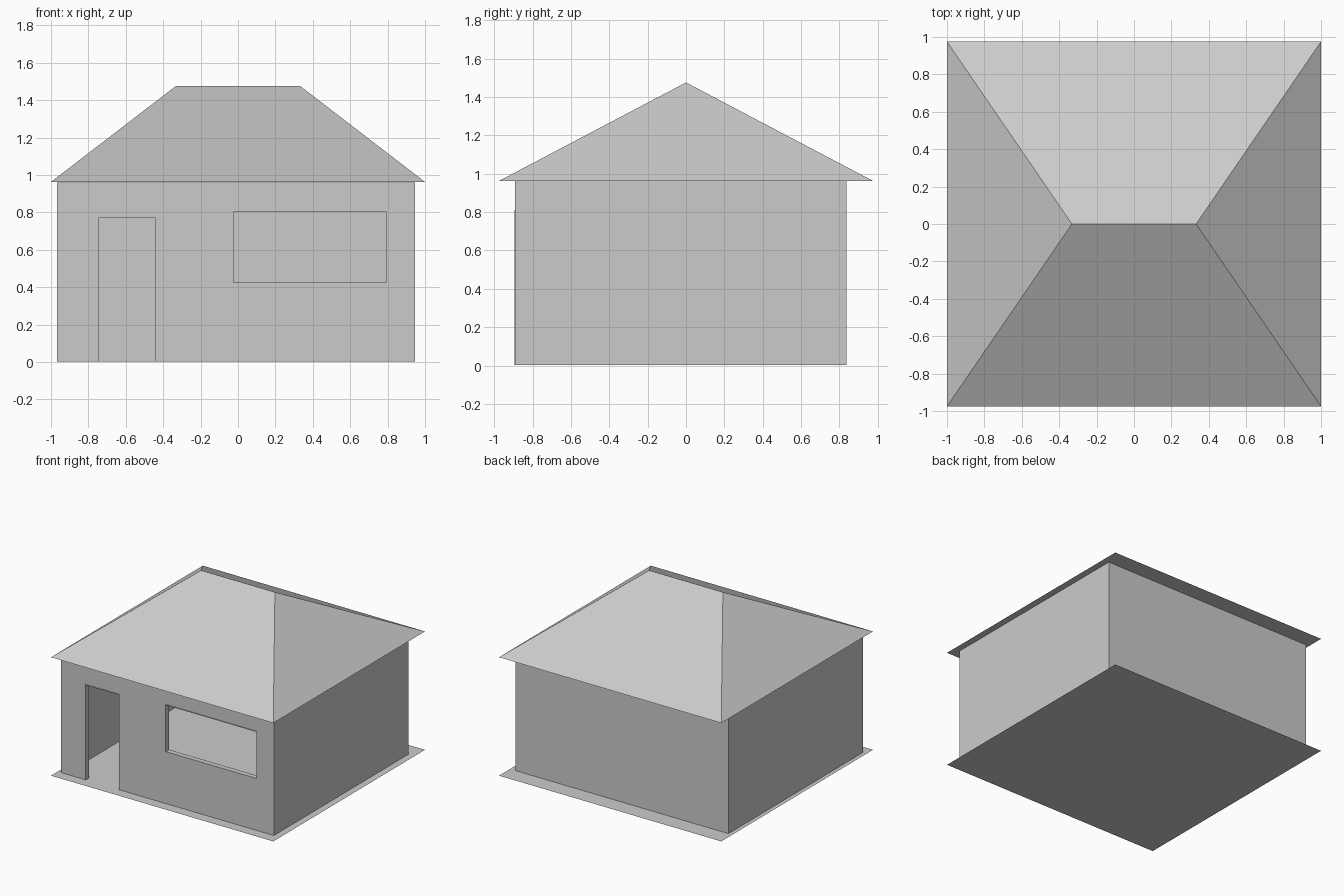
import bpy
import bmesh

cube = bpy.data.objects.get("Cube")
if cube:
    bpy.data.objects.remove(cube, do_unlink=True)

grey = bpy.data.materials.new("plain grey")
grey.use_nodes = True
colour = (0.6, 0.6, 0.6, 1)
grey.diffuse_color = colour
grey.node_tree.nodes["Principled BSDF"].inputs["Base Color"].default_value = colour

EAVE, RIDGE = 0.963, 1.476
HALF_X, HALF_Y = 1.0, 0.975
LEFT, RIGHT, FRONT, BACK = -0.968, 0.947, -0.892, 0.837
THICK = 0.04
DOOR = (-0.75, -0.437, 0.002, 0.78)
WINDOW = (-0.03, 0.797, 0.42, 0.81)


def mesh_object(name, verts, faces):
    mesh = bpy.data.meshes.new(name)
    mesh.from_pydata(verts, [], faces)
    bm = bmesh.new()
    bm.from_mesh(mesh)
    bmesh.ops.recalc_face_normals(bm, faces=bm.faces)
    bm.to_mesh(mesh)
    bm.free()
    mesh.materials.append(grey)
    obj = bpy.data.objects.new(name, mesh)
    bpy.context.collection.objects.link(obj)
    return obj


def box(name, x0, x1, y0, y1, z0, z1):
    verts = [(x, y, z) for z in (z0, z1)
             for x, y in ((x0, y0), (x1, y0), (x1, y1), (x0, y1))]
    sides = [(i, (i + 1) % 4, (i + 1) % 4 + 4, i + 4) for i in range(4)]
    return mesh_object(name, verts, [(3, 2, 1, 0), (4, 5, 6, 7)] + sides)


def cut(target, cutter):
    mod = target.modifiers.new(cutter.name, 'BOOLEAN')
    mod.operation = 'DIFFERENCE'
    mod.solver = 'EXACT'
    mod.object = cutter
    cutter.hide_render = True
    cutter.hide_viewport = True
    cutter.display_type = 'WIRE'


# Flat floor sheet as wide as the roof
corners = [(-HALF_X, -HALF_Y), (HALF_X, -HALF_Y), (HALF_X, HALF_Y), (-HALF_X, HALF_Y)]
mesh_object("floor", [(x, y, 0) for x, y in corners], [(0, 1, 2, 3)])

# Hollow walls with a door and a window opening
walls = box("walls", LEFT, RIGHT, FRONT, BACK, 0.002, EAVE - 0.002)
cut(walls, box("room_cutter", LEFT + THICK, RIGHT - THICK,
               FRONT + THICK, BACK - THICK, -0.1, EAVE + 0.1))
for part, (x0, x1, z0, z1) in (("door", DOOR), ("window", WINDOW)):
    low = z0 - 0.1 if part == "door" else z0
    cut(walls, box(part + "_cutter", x0, x1, FRONT - 0.1, FRONT + THICK + 0.05, low, z1))

# Thin linings that stand slightly proud of the front wall
TRIM = 0.006
for part, (x0, x1, z0, z1) in (("door", DOOR), ("window", WINDOW)):
    y0, y1 = FRONT - 0.003, FRONT + THICK
    box(part + "_left_jamb", x1 - TRIM, x1, y0, y1, z0, z1)
    box(part + "_right_jamb", x0, x0 + TRIM, y0, y1, z0, z1)
    box(part + "_head", x0 + TRIM, x1 - TRIM, y0, y1, z1 - TRIM, z1)
    if part == "window":
        box("window_sill", x0 + TRIM, x1 - TRIM, y0, y1, z0, z0 + TRIM)

# Hipped roof closed by a flat soffit
mesh_object("roof",
            [(x, y, EAVE) for x, y in corners] + [(-0.332, 0, RIDGE), (0.332, 0, RIDGE)],
            [(0, 1, 5, 4), (2, 3, 4, 5), (1, 2, 5), (3, 0, 4), (3, 2, 1, 0)])
